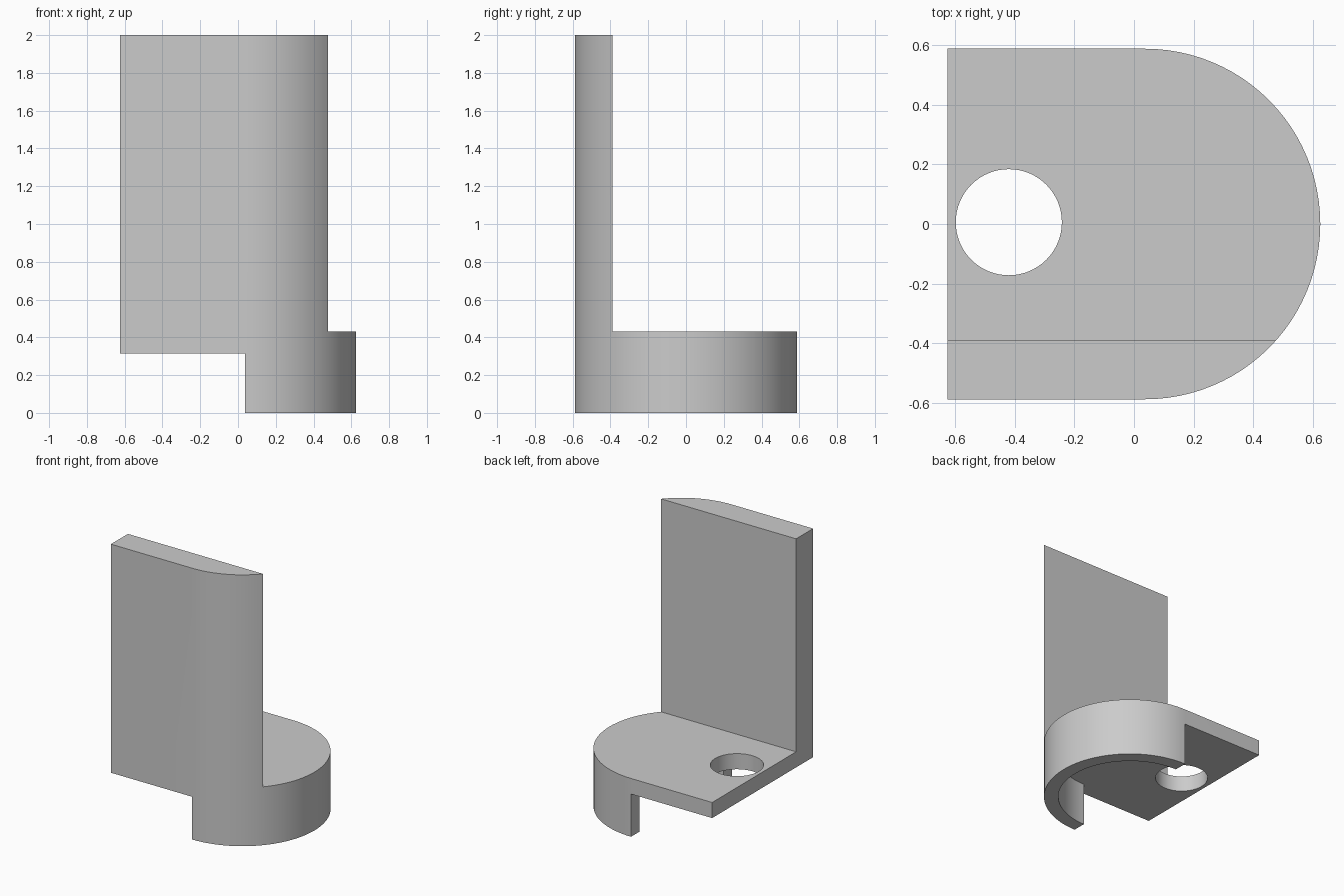
import bpy
import bmesh
from math import cos, sin, pi, radians

default_cube = bpy.data.objects.get("Cube")
if default_cube:
    bpy.data.objects.remove(default_cube, do_unlink=True)

# Main dimensions
LEFT, CENTRE, RADIUS = -0.625, 0.037, 0.588
SKIRT_INNER = 0.49
PLATE_BOTTOM, PLATE_TOP, HEIGHT = 0.315, 0.43, 2.0
WALL_BACK = -0.39

grey = bpy.data.materials.new("plain grey")
grey.use_nodes = True
grey.diffuse_color = (0.6, 0.6, 0.6, 1)
grey.node_tree.nodes["Principled BSDF"].inputs["Base Color"].default_value = (0.6, 0.6, 0.6, 1)


def arc(x, y, radius, start, end, steps):
    angles = [start + (end - start) * i / steps for i in range(steps + 1)]
    return [(x + radius * cos(a), y + radius * sin(a)) for a in angles]


def prism(name, outline, bottom, top):
    """Extrude a flat outline upward."""
    bm = bmesh.new()
    base = bm.faces.new([bm.verts.new((x, y, bottom)) for x, y in outline])
    extruded = bmesh.ops.extrude_face_region(bm, geom=[base])["geom"]
    raised = [v for v in extruded if isinstance(v, bmesh.types.BMVert)]
    bmesh.ops.translate(bm, verts=raised, vec=(0, 0, top - bottom))
    bmesh.ops.recalc_face_normals(bm, faces=bm.faces)
    mesh = bpy.data.meshes.new(name)
    bm.to_mesh(mesh)
    bm.free()
    mesh.materials.append(grey)
    obj = bpy.data.objects.new(name, mesh)
    bpy.context.collection.objects.link(obj)
    return obj


def cut(target, cutter):
    """Subtract the cutter and discard it."""
    cutter.hide_render = True
    mod = target.modifiers.new("cut", "BOOLEAN")
    mod.operation = "DIFFERENCE"
    mod.solver = "EXACT"
    mod.object = cutter
    bpy.context.view_layer.objects.active = target
    bpy.ops.object.modifier_apply(modifier=mod.name)
    bpy.data.objects.remove(cutter, do_unlink=True)


# Solid block with one rounded end
bracket = prism(
    "bracket",
    [(LEFT, -RADIUS)] + arc(CENTRE, 0, RADIUS, -pi / 2, pi / 2, 48) + [(LEFT, RADIUS)],
    0, HEIGHT)

# Space behind the upright wall, above the plate
cut(bracket, prism("space_above_plate",
                   [(-1, WALL_BACK), (1, WALL_BACK), (1, 1), (-1, 1)],
                   PLATE_TOP, HEIGHT + 1))

# Space below the plate, leaving the half-round skirt
cut(bracket, prism("space_below_plate",
                   [(-1, -1), (CENTRE, -1)]
                   + arc(CENTRE, 0, SKIRT_INNER, -pi / 2, pi / 2, 48)
                   + [(CENTRE, 1), (-1, 1)],
                   -1, PLATE_BOTTOM))

# Round hole through the plate
cut(bracket, prism("plate_hole",
                   arc(-0.42, 0.006, 0.178, 0, 2 * pi, 64)[:-1],
                   0, 1))

bpy.ops.object.select_all(action="DESELECT")
bracket.select_set(True)
bpy.context.view_layer.objects.active = bracket
bpy.ops.object.shade_smooth_by_angle(angle=radians(30))
